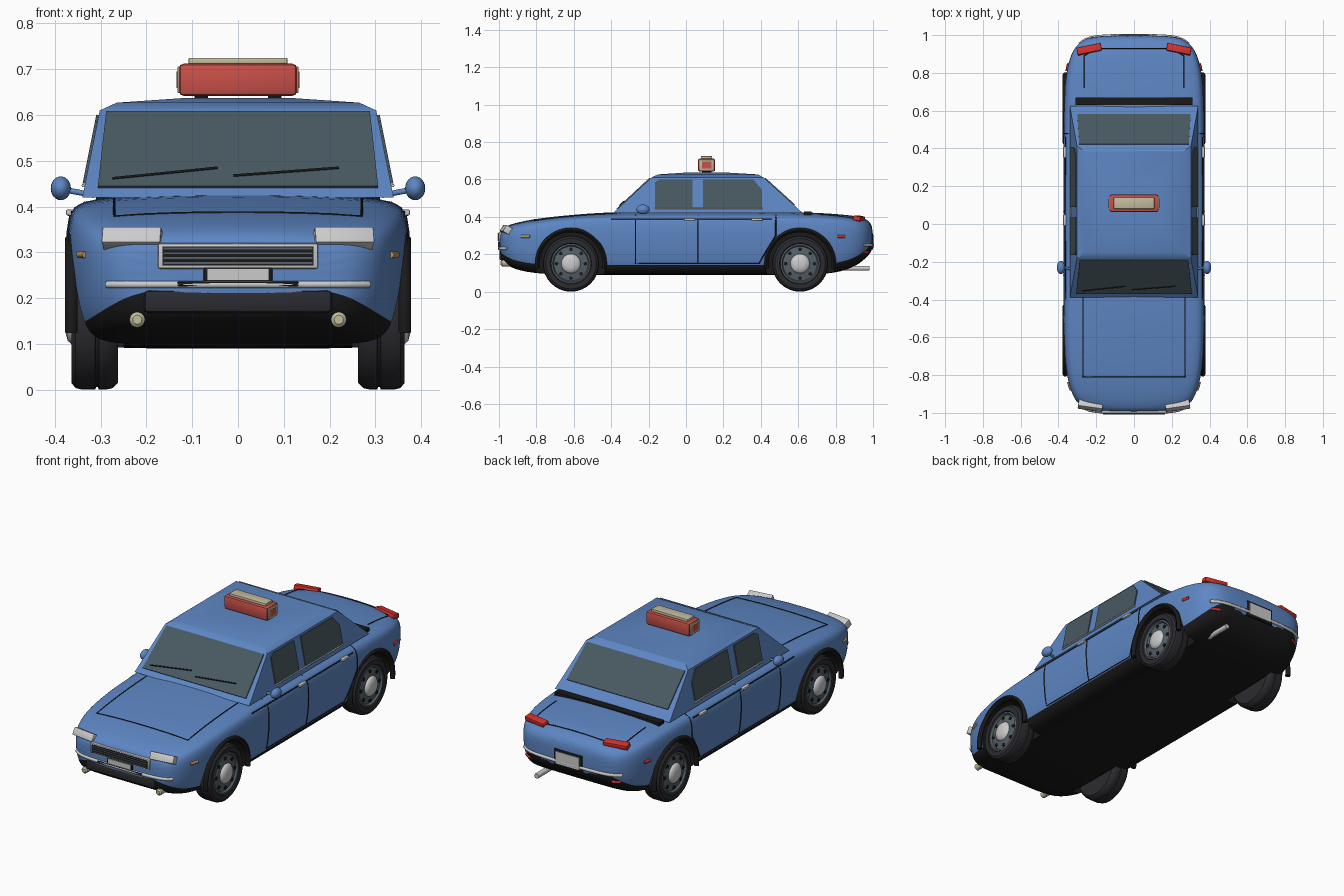
import bpy, bmesh, math
from mathutils import Vector, Matrix

if "Cube" in bpy.data.objects:
    bpy.data.objects.remove(bpy.data.objects["Cube"])


def colour(name, r, g, b):
    m = bpy.data.materials.new(name)
    m.use_nodes = True
    m.diffuse_color = (r, g, b, 1)
    m.node_tree.nodes["Principled BSDF"].inputs["Base Color"].default_value = (r, g, b, 1)
    return m


blue = colour("body blue", .11, .24, .55)
black = colour("trim black", .01, .01, .011)
rubber = colour("tyre rubber", .025, .025, .03)
glass = colour("window glass", .065, .1, .12)
silver = colour("silver", .6, .6, .6)
cream = colour("cream lens", .55, .5, .34)
sign_red = colour("sign red", .58, .08, .065)
lamp_red = colour("lamp red", .65, .03, .025)
amber = colour("amber", .5, .3, .1)
steel = colour("wheel steel", .09, .12, .14)


def activate(obj):
    bpy.ops.object.select_all(action='DESELECT')
    obj.select_set(True)
    bpy.context.view_layer.objects.active = obj


def smooth(obj, angle=35):
    activate(obj)
    bpy.ops.object.shade_smooth_by_angle(angle=math.radians(angle))


def finish(name, bm, *mats):
    bmesh.ops.recalc_face_normals(bm, faces=bm.faces)
    mesh = bpy.data.meshes.new(name)
    bm.to_mesh(mesh)
    bm.free()
    for m in mats:
        mesh.materials.append(m)
    obj = bpy.data.objects.new(name, mesh)
    bpy.context.collection.objects.link(obj)
    return obj


def modify(obj, kind, **settings):
    mod = obj.modifiers.new(kind.lower(), kind)
    for key, value in settings.items():
        setattr(mod, key, value)
    activate(obj)
    bpy.ops.object.modifier_apply(modifier=mod.name)


def loft(name, rings, mats, rule=lambda i: 0, caps=True):
    bm = bmesh.new()
    rows = [[bm.verts.new(p) for p in ring] for ring in rings]
    count = len(rows[0])
    for a, b in zip(rows, rows[1:]):
        for i in range(count):
            j = (i + 1) % count
            bm.faces.new((a[i], a[j], b[j], b[i])).material_index = rule(i)
    if caps:
        bm.faces.new(rows[0])
        bm.faces.new(rows[-1])
    return finish(name, bm, *mats)


def box(name, centre, size, mat, bevel=.005, rot=None):
    bm = bmesh.new()
    bmesh.ops.create_cube(bm, size=1)
    bmesh.ops.scale(bm, vec=size, verts=bm.verts)
    obj = finish(name, bm, mat)
    if bevel:
        modify(obj, 'BEVEL', width=bevel, segments=2)
    turn = rot.to_4x4() if rot else Matrix()
    obj.data.transform(Matrix.Translation(centre) @ turn)
    smooth(obj)
    return obj


def lathe(name, profile, x, y, z, side, mats, segs=32):
    # Profile of (radius, distance from centre line), turned about the x axis
    rings = []
    for r, d in profile:
        angles = [math.tau * k / segs for k in range(segs)]
        rings.append([(side * (x + d), y + r * math.cos(a), z + r * math.sin(a)) for a in angles])
    return loft(name, rings, mats)


def tube(name, points, radius, mat):
    curve = bpy.data.curves.new(name, 'CURVE')
    curve.dimensions = '3D'
    curve.bevel_depth = radius
    curve.bevel_resolution = 1
    curve.use_fill_caps = True
    spline = curve.splines.new('POLY')
    spline.points.add(len(points) - 1)
    for slot, p in zip(spline.points, points):
        slot.co = (*p, 1)
    curve.materials.append(mat)
    obj = bpy.data.objects.new(name, curve)
    bpy.context.collection.objects.link(obj)
    activate(obj)
    bpy.ops.object.convert(target='MESH')
    return obj


def plate(name, points, mat, thick=.009):
    bm = bmesh.new()
    bm.faces.new([bm.verts.new(p) for p in points])
    modify(finish(name, bm, mat), 'SOLIDIFY', thickness=thick, offset=0)


# Body shell: y, half width, floor, shoulder, crown
stations = [
    (-1, .22, .18, .30, .325), (-.97, .28, .15, .325, .348), (-.92, .325, .12, .35, .367),
    (-.8, .362, .095, .375, .392), (-.6, .375, .09, .397, .413), (-.36, .375, .09, .41, .43),
    (.1, .375, .09, .41, .43), (.6, .375, .09, .41, .428), (.8, .365, .095, .398, .417),
    (.92, .33, .14, .38, .405), (.97, .28, .19, .36, .387), (1, .22, .22, .33, .355)]


def section(y, w, floor, shoulder, crown):
    h, c = shoulder - floor, crown - shoulder
    half = [(0, floor), (.6, floor), (.87, floor + .004), (.95, floor + .045),
            (.985, floor + h * .4), (1, floor + h * .7), (.985, shoulder - .025),
            (.93, shoulder), (.75, shoulder + c * .55), (.4, shoulder + c * .9), (0, crown)]
    ring = half + [(-x, z) for x, z in half[-2:0:-1]]
    return [(x * w, y, z) for x, z in ring]


body = loft("body_shell", [section(*s) for s in stations], (blue, black),
            lambda i: int(i < 3 or i > 16))
modify(body, 'SUBSURF', levels=2)

# Wheel wells
AXLES = {"front": -.615, "rear": .61}
for y in AXLES.values():
    for side in (-1, 1):
        cutter = lathe("well_cutter", [(.185, -.08), (.185, .1)], .33, y, .15, side, (blue, black))
        cutter.hide_render = True
        for f in cutter.data.polygons:
            f.material_index = 1
        modify(body, 'BOOLEAN', object=cutter, operation='DIFFERENCE', solver='EXACT')
        bpy.data.objects.remove(cutter)
smooth(body, 40)
bpy.context.view_layer.update()


def seam(name, corners, direction, mat=black, radius=.003, steps=8):
    # Line laid on the body surface by casting each sample along the direction
    d, hits = Vector(direction), []
    corners = [Vector(c) for c in corners]
    for a, b in zip(corners, corners[1:]):
        for k in range(steps + 1):
            p = a.lerp(b, k / steps)
            ok, where, _, _ = body.ray_cast(p - d * 2, d)
            if ok:
                hits.append(where)
    return tube(name, hits, radius, mat)


# Cabin
LOW, HIGH = .42, .61


def cabin_ring(x, front, back, z):
    return [(-x, front, z), (x, front, z), (x, back, z), (-x, back, z)]


cabin = loft("cabin", [cabin_ring(.34, -.39, .625, LOW), cabin_ring(.302, -.185, .415, HIGH),
                       cabin_ring(.265, -.15, .385, .627), cabin_ring(.12, 0, .22, .637)], (blue,))
smooth(cabin, 25)


def slope(z, low, high):
    return low + (high - low) * (z - LOW) / (HIGH - LOW)


def screen(name, low_z, high_z, low_x, high_x, low_y, high_y):
    a, b = slope(low_z, low_y, high_y), slope(high_z, low_y, high_y)
    plate(name, [(-low_x, a, low_z), (low_x, a, low_z), (high_x, b, high_z), (-high_x, b, high_z)], glass)


screen("windscreen", .442, .606, .306, .288, -.392, -.187)
screen("rear_window", .462, .606, .3, .29, .627, .417)
FRONT_WINDOW = [(-.165, .45), (.035, .45), (.035, .6), (-.14, .6), (-.165, .585)]
REAR_WINDOW = [(.09, .45), (.405, .45), (.405, .545), (.36, .6), (.09, .6)]
box("rear_vent", (0, .65, .418), (.62, .04, .02), black, 0)

for side, tag in ((-1, "right"), (1, "left")):
    # Side glass and doors
    for label, outline in (("front", FRONT_WINDOW), ("rear", REAR_WINDOW)):
        plate(f"{label}_window_{tag}",
              [(side * slope(z, .341, .303), y, z) for y, z in outline], glass)
    tube(f"window_trim_{tag}", [(side * .338, y, .446) for y in (-.165, .41)], .004, silver)
    inward = (-side, 0, 0)
    outline = [(-.27, .41), (-.27, .15), (.39, .15), (.43, .22), (.48, .3), (.48, .41)]
    seam(f"door_outline_{tag}", [(0, y, z) for y, z in outline], inward)
    seam(f"door_split_{tag}", [(0, .065, .15), (0, .065, .41)], inward)
    seam(f"belt_line_{tag}", [(0, -.4, .388), (0, .46, .388)], inward)
    for y in (.02, .38):
        box(f"door_handle_{tag}", (side * .366, y, .387), (.02, .06, .014), silver)

    # Mirror
    bm = bmesh.new()
    bmesh.ops.create_uvsphere(bm, u_segments=20, v_segments=12, radius=1)
    bmesh.ops.scale(bm, vec=(.022, .035, .026), verts=bm.verts)
    bmesh.ops.translate(bm, vec=(side * .387, -.23, .44), verts=bm.verts)
    smooth(finish(f"mirror_{tag}", bm, blue), 60)
    tube(f"mirror_stalk_{tag}", [(side * .315, -.24, .425), (side * .38, -.23, .437)], .007, blue)

    # Lamps and markers
    tilt = Matrix.Rotation(side * .14, 3, 'Z') @ Matrix.Rotation(-.5, 3, 'X')
    box(f"headlamp_{tag}", (side * .23, -.957, .328), (.13, .05, .04), silver, .004, tilt)
    turn = Matrix.Rotation(-side * .2, 3, 'Z') @ Matrix.Rotation(-.2, 3, 'X')
    box(f"tail_lamp_{tag}", (side * .237, .925, .392), (.13, .04, .026), lamp_red, .005, turn)
    seam(f"front_marker_{tag}", [(0, -.88, .295), (0, -.835, .295)], inward, amber, .008)
    seam(f"rear_marker_{tag}", [(0, .81, .295), (0, .85, .295)], inward, lamp_red, .008)
    seam(f"rear_reflector_{tag}", [(side * .24, 0, .21), (side * .28, 0, .21)], (0, -1, 0), lamp_red, .008)
    fog = lathe(f"fog_lamp_{tag}", [(.017, -.04), (.017, .02), (.01, .026)], 0, 0, 0, 1, (cream,), 16)
    fog.data.transform(Matrix.Translation((side * .22, -.965, .153)) @ Matrix.Rotation(-math.pi / 2, 4, 'Z'))

    # Wheels
    for label, y in AXLES.items():
        place = (0, y, .15, side)
        tyre = [(.1, .262), (.135, .262), (.147, .275), (.15, .29), (.15, .304), (.144, .306), (.144, .31),
                (.15, .312), (.15, .34), (.146, .355), (.135, .364), (.11, .364), (.103, .35)]
        smooth(lathe(f"{label}_tyre_{tag}", tyre, *place, (rubber,)))
        rim = [(.105, .3), (.106, .36), (.098, .362), (.092, .352), (.06, .358), (.05, .36)]
        smooth(lathe(f"{label}_rim_{tag}", rim, *place, (steel,)))
        cap = [(.052, .35), (.052, .362), (.043, .372), (.02, .378)]
        smooth(lathe(f"{label}_hubcap_{tag}", cap, *place, (silver,)), 50)
        for k in range(8):
            a = math.tau * k / 8
            lathe(f"{label}_rim_hole_{tag}", [(.01, .35), (.01, .358)], 0, y + .077 * math.cos(a),
                  .15 + .077 * math.sin(a), side, (black,), 10)
        arc = [math.radians(t) for t in range(-8, 189, 7)]
        lip = tube(f"{label}_arch_{tag}", [(side * .364, y + .18 * math.cos(a), .15 + .18 * math.sin(a))
                                           for a in arc], .014, black)
        smooth(lip, 60)

# Bonnet and boot seams
down = (0, 0, -1)
seam("bonnet_seam", [(-.27, -.37, 0), (-.27, -.81, 0), (.27, -.81, 0), (.27, -.37, 0)], down)
seam("boot_seam", [(-.265, .72, 0), (-.265, .89, 0), (-.2, .93, 0), (.2, .93, 0), (.265, .89, 0),
                   (.265, .72, 0)], down)

# Nose
box("grille_frame", (0, -.982, .292), (.35, .04, .056), silver)
box("grille_mesh", (0, -.985, .292), (.33, .04, .042), black, 0)
for k in range(4):
    box("grille_bar", (0, -.988, .277 + k * .0105), (.326, .04, .004), steel, 0)
seam("front_bumper_strip", [(-.285, 0, .23), (.285, 0, .23)], (0, 1, 0), silver, .009, 20)
box("front_plate_frame", (0, -.987, .25), (.15, .03, .038), black, .003)
box("front_plate", (0, -.991, .252), (.135, .03, .026), silver, 0)
box("plate_ledge", (0, -.985, .231), (.265, .04, .011), black, .003)
box("front_bumper_pad", (0, -.965, .193), (.41, .066, .05), rubber, .01)

# Tail
seam("rear_bumper_strip", [(-.29, 0, .25), (.29, 0, .25)], (0, -1, 0), silver, .009, 20)
box("rear_plate_frame", (0, .983, .27), (.17, .034, .09), black, .004)
box("rear_plate", (0, .987, .27), (.14, .034, .065), silver, 0)
tube("exhaust", [(.2, .78, .125), (.2, .98, .125)], .014, silver)

# Wipers
for start, end in (((-.274, .462), (-.045, .485)), ((-.01, .468), (.22, .485))):
    tube("wiper", [(x, slope(z, -.4, -.195), z) for x, z in (start, end)], .003, black)

# Roof sign
box("sign_body", (0, .11, .677), (.258, .092, .07), sign_red, .01)
box("sign_top", (0, .11, .717), (.216, .06, .016), cream, .003)
for side in (-1, 1):
    box("sign_end", (side * .128, .11, .677), (.009, .075, .058), cream, .003)
    box("sign_end_panel", (side * .13, .11, .677), (.008, .05, .036), sign_red, 0)
    box("sign_foot", (side * .08, .11, .638), (.03, .05, .012), black, 0)
